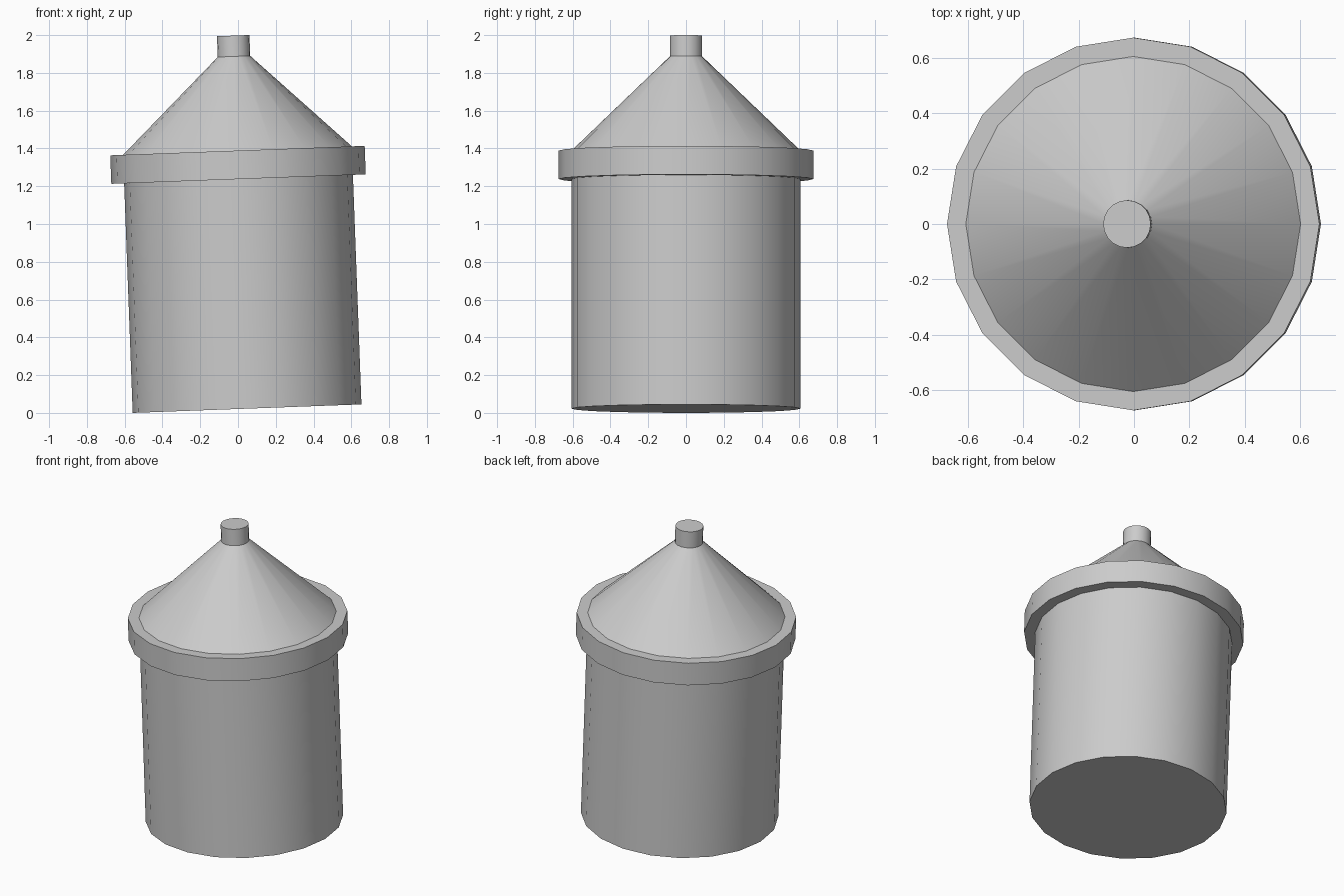
import bpy, bmesh
from math import radians, sin, cos, pi
from mathutils import Matrix

if "Cube" in bpy.data.objects:
    bpy.data.objects.remove(bpy.data.objects["Cube"])

SIDES = 20
TILT = radians(2.13)
R_BODY, R_RIM, R_CAP = 0.606, 0.674, 0.086
# Whole vessel leans slightly towards -x, resting on its lower edge
LEAN = Matrix.Translation((0.048, 0, R_BODY * sin(TILT))) @ Matrix.Rotation(-TILT, 4, 'Y')


def lathe(name, profile):
    """Revolve (radius, height) points around the leaning axis."""
    bm = bmesh.new()
    rings = []
    for r, z in profile:
        if r == 0:
            rings.append(None)
            continue
        rings.append([bm.verts.new((r * cos(2 * pi * i / SIDES), r * sin(2 * pi * i / SIDES), z))
                      for i in range(SIDES)])
    for a, b in zip(rings, rings[1:]):
        if a is None:
            bm.faces.new(b[::-1])
        elif b is None:
            bm.faces.new(a)
        else:
            for i in range(SIDES):
                j = (i + 1) % SIDES
                bm.faces.new((a[i], a[j], b[j], b[i]))
    bm.transform(LEAN)
    mesh = bpy.data.meshes.new(name)
    bm.to_mesh(mesh)
    bm.free()
    obj = bpy.data.objects.new(name, mesh)
    bpy.context.collection.objects.link(obj)
    bpy.ops.object.select_all(action='DESELECT')
    obj.select_set(True)
    bpy.context.view_layer.objects.active = obj
    bpy.ops.object.shade_smooth_by_angle(angle=radians(30))
    return obj


# Cylindrical wall with closed base
lathe("body", [(0, 0), (R_BODY, 0), (R_BODY, 1.216)])
# Projecting band
lathe("rim", [(R_BODY, 1.216), (R_RIM, 1.216), (R_RIM, 1.367), (R_BODY, 1.367)])
# Conical top
lathe("cone_top", [(R_BODY, 1.367), (R_CAP, 1.866)])
# Small spout with flat end
lathe("spout", [(R_CAP, 1.866), (R_CAP, 1.976), (0, 1.976)])
